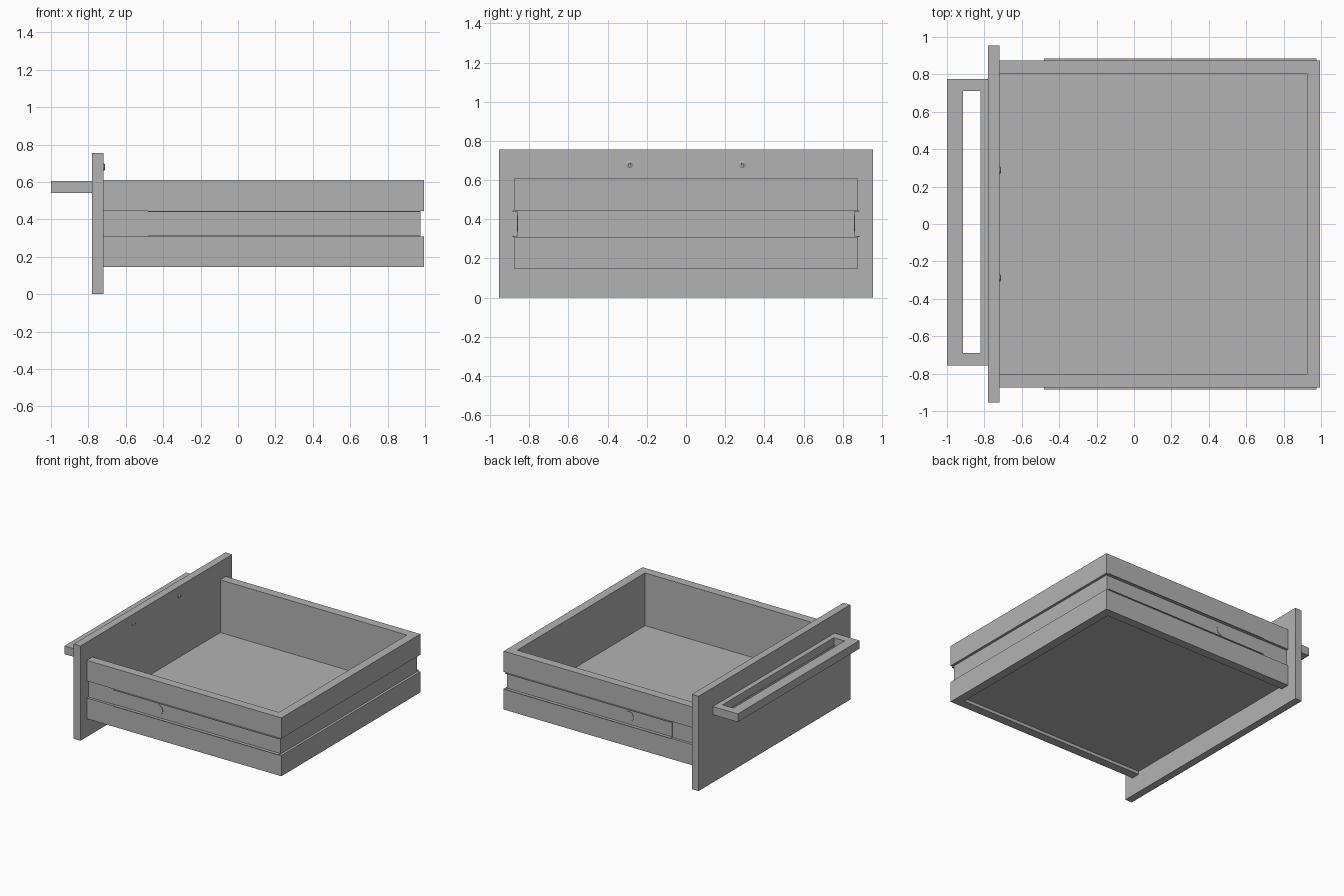
import bpy
import bmesh
import math

if "Cube" in bpy.data.objects:
    bpy.data.objects.remove(bpy.data.objects["Cube"], do_unlink=True)

grey = bpy.data.materials.new("plain_grey")
grey.use_nodes = True
colour = (0.45, 0.45, 0.45, 1)
grey.diffuse_color = colour
grey.node_tree.nodes["Principled BSDF"].inputs["Base Color"].default_value = colour


def finish(name, bm):
    bmesh.ops.recalc_face_normals(bm, faces=bm.faces)
    mesh = bpy.data.meshes.new(name)
    bm.to_mesh(mesh)
    bm.free()
    mesh.materials.append(grey)
    obj = bpy.data.objects.new(name, mesh)
    bpy.context.collection.objects.link(obj)
    return obj


def box(name, low, high):
    bm = bmesh.new()
    bmesh.ops.create_cube(bm, size=1)
    for v in bm.verts:
        v.co = [a + (c + 0.5) * (b - a) for a, b, c in zip(low, high, v.co)]
    return finish(name, bm)


def loft(name, rings, closed=False):
    """Skin matching rings of points; cap the ends unless closed."""
    bm = bmesh.new()
    rows = [[bm.verts.new(p) for p in ring] for ring in rings]
    count = len(rows[0])
    pairs = list(zip(rows, rows[1:] + rows[:1]))
    for a, b in pairs if closed else pairs[:-1]:
        for i in range(count):
            j = (i + 1) % count
            bm.faces.new((a[i], a[j], b[j], b[i]))
    if not closed:
        bm.faces.new(rows[0])
        bm.faces.new(rows[-1])
    return finish(name, bm)


def lathe(name, profile, segments, place):
    """Revolve (radius, height) pairs; place maps (u, v, height) to a point."""
    rings = []
    for r, h in profile:
        angles = [2 * math.pi * i / segments for i in range(segments)]
        rings.append([place(r * math.cos(a), r * math.sin(a), h) for a in angles])
    return loft(name, rings)


FRONT, BACK, SIDE = -0.72, 0.995, 0.875
WALL, GROOVE = 0.07, 0.02
BOTTOM, GROOVE_LOW, GROOVE_HIGH, TOP = 0.145, 0.31, 0.445, 0.61

# Face panel
box("face_panel", (-0.78, -0.955, 0), (FRONT, 0.955, 0.755))

# Three grooved walls, one profile mitred round a U-shaped path
profile = [(0, BOTTOM), (0, GROOVE_LOW), (GROOVE, GROOVE_LOW), (GROOVE, GROOVE_HIGH),
           (0, GROOVE_HIGH), (0, TOP), (WALL, TOP), (WALL, BOTTOM)]
path = [(FRONT, -1, 0), (BACK, -1, 1), (BACK, 1, 1), (FRONT, 1, 0)]
loft("drawer_walls", [[(x - o * inset, s * (SIDE - o), z) for o, z in profile]
                      for x, s, inset in path])

# Floor panel, set up from the lower edge
inner = SIDE - WALL
box("drawer_floor", (FRONT, -inner, 0.17), (BACK - WALL, inner, 0.19))

# Slide rails: thin channels in the side grooves, with a round stop each
for s, side in ((-1, "right"), (1, "left")):
    web, lip, t = SIDE - GROOVE, SIDE + 0.01, 0.005
    channel = [(web, GROOVE_LOW), (lip, GROOVE_LOW), (lip, GROOVE_LOW + t),
               (web + t, GROOVE_LOW + t), (web + t, GROOVE_HIGH - t),
               (lip, GROOVE_HIGH - t), (lip, GROOVE_HIGH), (web, GROOVE_HIGH)]
    loft("slide_rail_" + side, [[(x, s * y, z) for y, z in channel] for x in (-0.48, 0.975)])
    lathe("rail_stop_" + side, [(0.04, web), (0.04, web + 0.008)], 24,
          lambda u, v, h: (u - 0.1, s * h, v + 0.378))

# Handle: flat rectangular loop
outer_hole = [(-1, -0.757, -0.915, -0.69), (-0.78, -0.757, -0.82, -0.69),
              (-0.78, 0.775, -0.82, 0.712), (-1, 0.775, -0.915, 0.712)]
loft("handle", [[(x, y, 0.54), (x, y, 0.605), (hx, hy, 0.605), (hx, hy, 0.54)]
                for x, y, hx, hy in outer_hole], closed=True)

# Handle screws on the inside of the panel
for s, side in ((-1, "right"), (1, "left")):
    screw = lathe("screw_" + side, [(0.019, 0), (0.019, 0.005), (0.013, 0.009), (0.007, 0.01),
                                    (0.006, 0.006)], 16,
                  lambda u, v, h: (FRONT + h, u + s * 0.288, v + 0.68))
    screw.data.polygons.foreach_set("use_smooth", [len(p.vertices) == 4 for p in screw.data.polygons])
    screw.data.set_sharp_from_angle(angle=math.radians(35))
